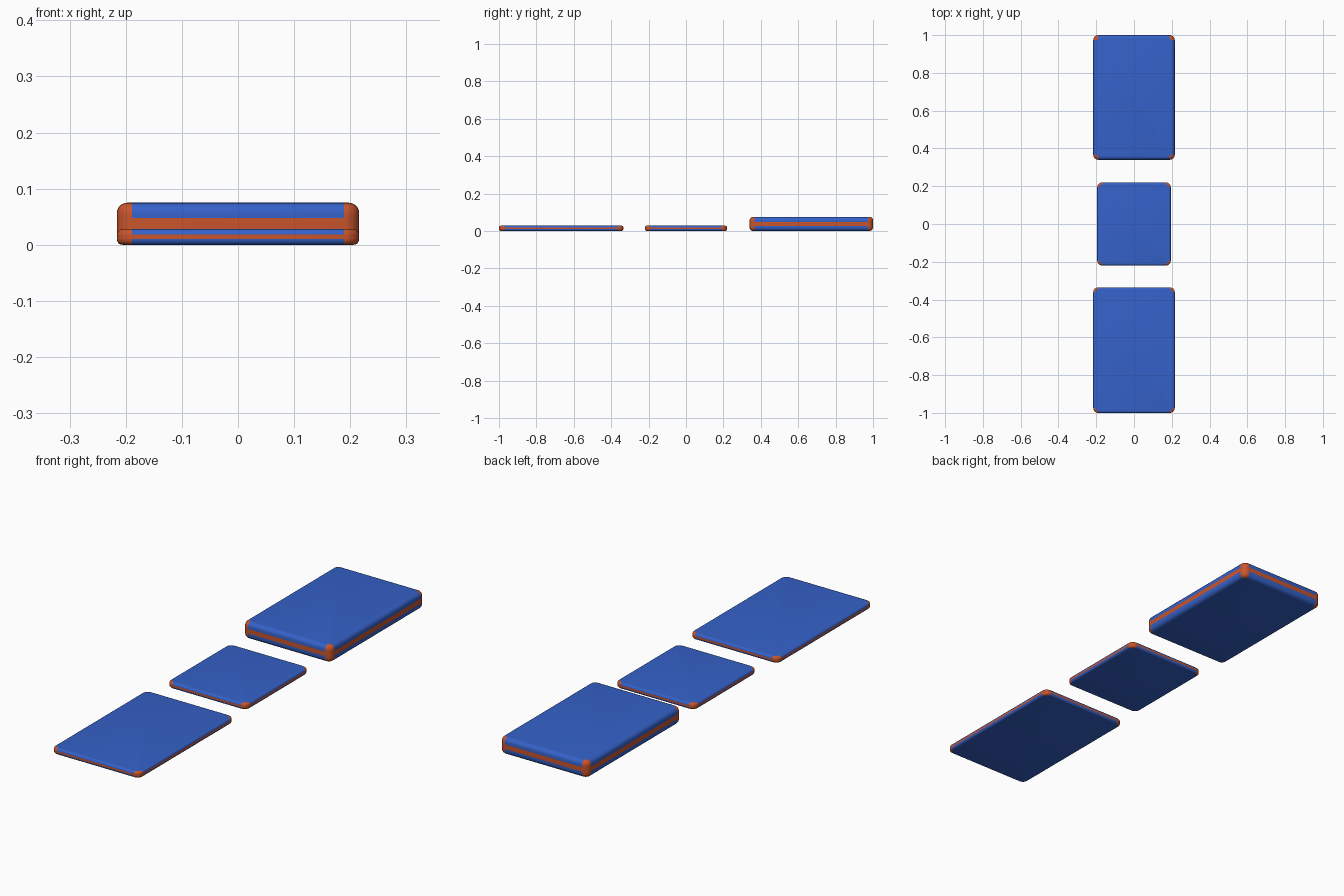
import bpy, bmesh
from math import sin, cos, pi

if "Cube" in bpy.data.objects:
    bpy.data.objects.remove(bpy.data.objects["Cube"])


def material(name, color):
    m = bpy.data.materials.new(name)
    m.diffuse_color = color
    m.use_nodes = True
    m.node_tree.nodes["Principled BSDF"].inputs["Base Color"].default_value = m.diffuse_color
    return m


blue = material("blue_shell", (0.035, 0.12, 0.58, 1))
orange = material("orange_trim", (0.58, 0.09, 0.025, 1))
CORNER = 0.027      # plan radius of the corners
SEG = 6             # segments per corner


def ring(bm, hx, hy, inset, z):
    """Rounded rectangle, one corner arc after another."""
    r = CORNER - inset
    verts = []
    for k, (sx, sy) in enumerate([(1, 1), (-1, 1), (-1, -1), (1, -1)]):
        for i in range(SEG + 1):
            a = (k + i / SEG) * pi / 2
            verts.append(bm.verts.new((sx * (hx - CORNER) + r * cos(a),
                                       sy * (hy - CORNER) + r * sin(a), z)))
    return verts


def slab(name, width, y0, y1, height, edge, band):
    """Rounded slab with a trim band around the middle and trim corners."""
    steps = 5
    lower = [(edge * (1 - sin(i / steps * pi / 2)),
              edge * (1 - cos(i / steps * pi / 2))) for i in range(steps + 1)]
    upper = [(d, height - z) for d, z in reversed(lower)]
    mid = [(0, height / 2 - band / 2), (0, height / 2 + band / 2)]
    profile = lower + mid + upper
    band_row = len(lower)

    bm = bmesh.new()
    rings = [ring(bm, width / 2, (y1 - y0) / 2, d, z) for d, z in profile]
    n = len(rings[0])
    for row, (a, b) in enumerate(zip(rings, rings[1:])):
        for i in range(n):
            j = (i + 1) % n
            f = bm.faces.new((a[i], a[j], b[j], b[i]))
            is_corner = i % (SEG + 1) != SEG
            f.material_index = int(is_corner or row == band_row)
    bm.faces.new(rings[0][::-1])
    bm.faces.new(rings[-1])

    mesh = bpy.data.meshes.new(name)
    bm.to_mesh(mesh)
    bm.free()
    mesh.materials.append(blue)
    mesh.materials.append(orange)
    ob = bpy.data.objects.new(name, mesh)
    ob.location.y = (y0 + y1) / 2
    bpy.context.collection.objects.link(ob)
    bpy.ops.object.select_all(action='DESELECT')
    ob.select_set(True)
    bpy.context.view_layer.objects.active = ob
    bpy.ops.object.shade_smooth_by_angle(angle=pi / 6)


# three separate slabs in a row: thin front, small middle, thick back
slab("front_panel", 0.432, -1.0, -0.335, 0.028, 0.010, 0.008)
slab("middle_panel", 0.39, -0.22, 0.22, 0.028, 0.010, 0.008)
slab("back_case", 0.432, 0.34, 1.0, 0.075, 0.019, 0.020)
